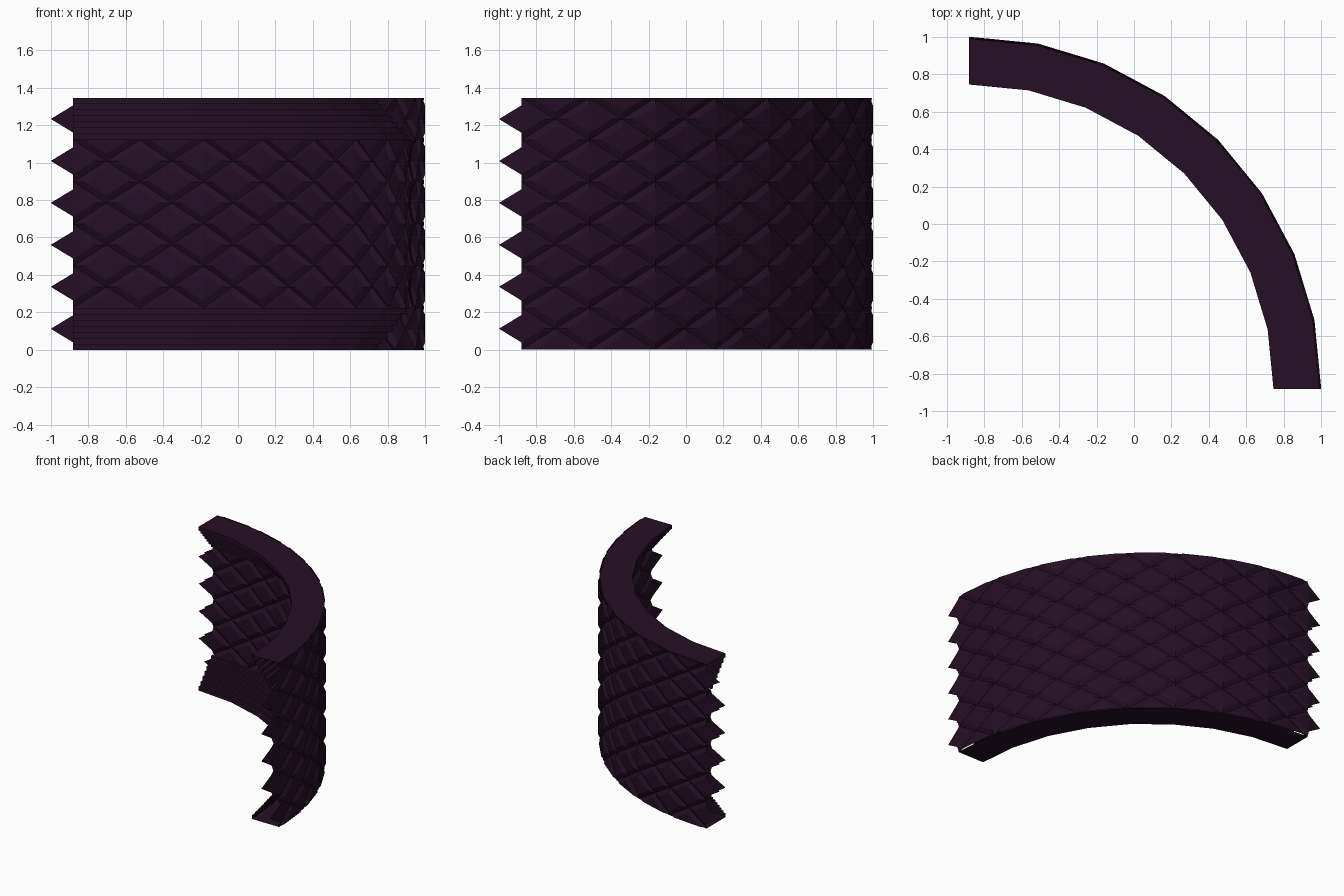
import bpy, bmesh, math

if "Cube" in bpy.data.objects:
    bpy.data.objects.remove(bpy.data.objects["Cube"])

C = -0.88            # arc centre in x and y
H = 1.345            # wall height
SEG = math.pi / 16   # one flat segment of the arc (8 in total)
A = SEG / 2          # half width of a diamond
B = H / 12           # half height of a diamond
F = 0.652            # size of the raised face inside its cell

mat = bpy.data.materials.new("dark plum")
mat.diffuse_color = (0.018, 0.005, 0.018, 1)
mat.use_nodes = True
mat.node_tree.nodes["Principled BSDF"].inputs["Base Color"].default_value = mat.diffuse_color


def point(theta, r, z):
    """Point on the eight-sided quarter arc; theta runs from +y to +x."""
    mid = (math.floor(theta / SEG + 1e-6) + 0.5) * SEG
    rr = r * math.cos(A) / math.cos(theta - mid)
    return (C + rr * math.sin(theta), C + rr * math.cos(theta), z)


def finish(bm, name):
    bmesh.ops.remove_doubles(bm, verts=bm.verts, dist=1e-5)
    me = bpy.data.meshes.new(name)
    bm.to_mesh(me)
    bm.free()
    me.materials.append(mat)
    ob = bpy.data.objects.new(name, me)
    bpy.context.collection.objects.link(ob)


def diamond_skin(name, r_face, r_groove, j_min, j_max, outward):
    """Raised diamond plates with sloped borders meeting in grooves."""
    bm = bmesh.new()

    def face(pts, flip):
        vs = [bm.verts.new(point(*p)) for p in pts]
        bm.faces.new(vs[::-1] if flip else vs)

    for i in range(17):
        for j in range(j_min, j_max + 1):
            if (i + j) % 2 == 0:
                continue
            t0, z0 = i * A, j * B
            for s in (-1, 1):
                for t in (-1, 1):
                    if not j_min <= j + t <= j_max:
                        continue
                    flip = (s * t > 0) == outward
                    side = (t0 + s * A * F, r_face, z0)
                    tip = (t0, r_face, z0 + t * B * F)
                    face([(t0, r_face, z0), side, tip], not flip)
                    # borders stop at the wall ends, plates stick out as teeth
                    if 0 <= i + s <= 16:
                        face([side, (t0 + s * A, r_groove, z0),
                              (t0, r_groove, z0 + t * B), tip], not flip)
    finish(bm, name)


def swept(name, profile):
    """Sweep an (r, z) profile along the arc."""
    bm = bmesh.new()
    rows = [[bm.verts.new(point(k * SEG, r, z)) for r, z in profile]
            for k in range(9)]
    for a, b in zip(rows, rows[1:]):
        for n in range(len(profile) - 1):
            bm.faces.new((a[n], a[n + 1], b[n + 1], b[n]))
    bmesh.ops.recalc_face_normals(bm, faces=bm.faces)
    finish(bm, name)


# Outer and inner scaled skins
diamond_skin("outer_scales", 1.88, 1.862, 0, 12, True)
diamond_skin("inner_scales", 1.80, 1.818, 2, 10, False)

# Stepped rims at the bottom and the top of the inner side
R0, R1, STEPS = 1.625, 1.81, 7
steps = [(1.87, 0.0)]
for n in range(STEPS):
    r = R0 + (R1 - R0) * n / STEPS
    steps += [(r, 2 * B * n / STEPS), (r, 2 * B * (n + 1) / STEPS)]
steps.append((R1, 2 * B))
swept("bottom_rim", steps)
swept("top_rim", [(r, H - z) for r, z in steps])
